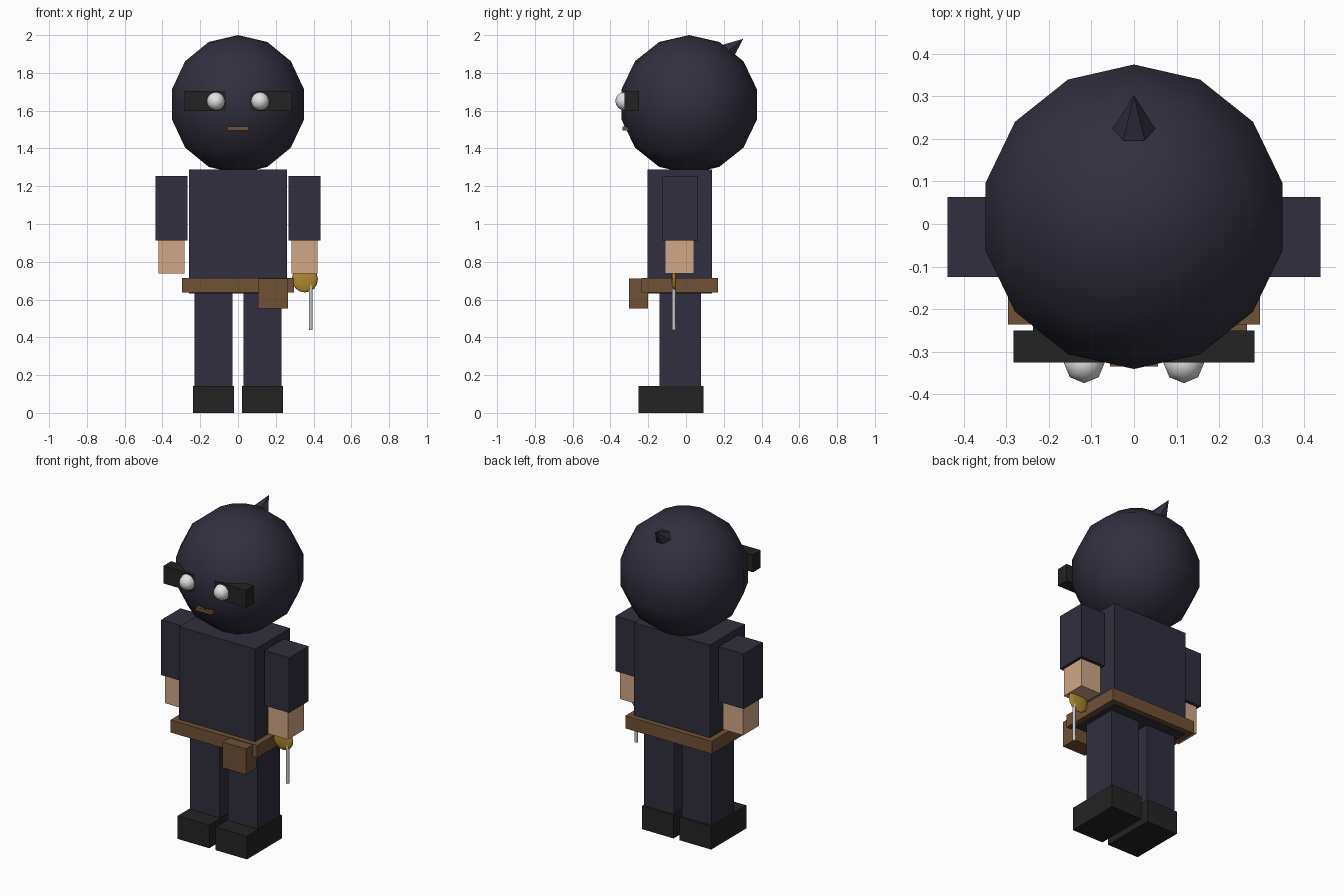
import bpy
import bmesh
from math import pi
from mathutils import Matrix, Vector

default = bpy.data.objects.get("Cube")
if default:
    bpy.data.objects.remove(default, do_unlink=True)


def material(name, rgb):
    mat = bpy.data.materials.new(name)
    mat.use_nodes = True
    color = (*rgb, 1.0)
    mat.diffuse_color = color
    mat.node_tree.nodes["Principled BSDF"].inputs["Base Color"].default_value = color
    return mat


NAVY = material("navy cloth", (0.030, 0.028, 0.047))
BLACK = material("black", (0.017, 0.017, 0.017))
SKIN = material("skin", (0.63, 0.39, 0.24))
LEATHER = material("brown leather", (0.16, 0.083, 0.036))
GOLD = material("gold", (0.42, 0.25, 0.03))
WHITE = material("eye white", (0.76, 0.76, 0.76))
STEEL = material("steel", (0.58, 0.58, 0.60))


def finish(name, bm, mat, smooth=False):
    bmesh.ops.recalc_face_normals(bm, faces=bm.faces)
    for face in bm.faces:
        face.smooth = smooth and len(face.verts) <= 4
    mesh = bpy.data.meshes.new(name)
    bm.to_mesh(mesh)
    bm.free()
    mesh.materials.append(mat)
    obj = bpy.data.objects.new(name, mesh)
    bpy.context.collection.objects.link(obj)
    return obj


def box(name, mat, x, y, z):
    """Box from its (low, high) extent on each axis."""
    bm = bmesh.new()
    size = [b - a for a, b in (x, y, z)]
    centre = [(a + b) / 2 for a, b in (x, y, z)]
    place = Matrix.Translation(centre) @ Matrix.Diagonal((*size, 1))
    bmesh.ops.create_cube(bm, size=1, matrix=place)
    return finish(name, bm, mat)


def ball(name, mat, centre, radius, segments, rings, squash=1.0):
    bm = bmesh.new()
    place = Matrix.Translation(centre) @ Matrix.Diagonal((1, squash, 1, 1))
    bmesh.ops.create_uvsphere(bm, u_segments=segments, v_segments=rings,
                              radius=radius, matrix=place)
    return finish(name, bm, mat, smooth=True)


def cone(name, mat, base, tip, r_base, r_tip, sides, smooth=False):
    bm = bmesh.new()
    base, tip = Vector(base), Vector(tip)
    axis = tip - base
    place = Matrix.Translation((base + tip) / 2) @ axis.to_track_quat("Z", "Y").to_matrix().to_4x4()
    # Spin so one corner lies in the upright middle plane
    place = place @ Matrix.Rotation(pi / 2, 4, "Z")
    bmesh.ops.create_cone(bm, cap_ends=True, segments=sides, radius1=r_base,
                          radius2=r_tip, depth=axis.length, matrix=place)
    return finish(name, bm, mat, smooth)


# Head with its mask, mouth and the hood's pointed knot
ball("head", NAVY, (0, 0.017, 1.633), 0.367, 14, 7)
cone("hood_knot", NAVY, (0, 0.224, 1.916), (0, 0.303, 1.98), 0.05, 0, 6)
box("mask", BLACK, (-0.283, 0.283), (-0.326, -0.25), (1.597, 1.705))
box("mouth", LEATHER, (-0.056, 0.056), (-0.335, -0.29), (1.494, 1.515))

# Body, belt and pouch
box("torso", NAVY, (-0.26, 0.26), (-0.203, 0.138), (0.632, 1.288))
box("belt", LEATHER, (-0.296, 0.296), (-0.236, 0.17), (0.637, 0.715))
box("pouch", LEATHER, (0.106, 0.266), (-0.302, -0.2), (0.552, 0.711))

# Paired limbs and eyes
for side, s in (("left", 1), ("right", -1)):
    def span(inner, outer):
        return tuple(sorted((s * inner, s * outer)))

    box(side + "_sleeve", NAVY, span(0.268, 0.438), (-0.125, 0.063), (0.912, 1.253))
    box(side + "_hand", SKIN, span(0.282, 0.421), (-0.111, 0.043), (0.737, 0.93))
    box(side + "_leg", NAVY, span(0.028, 0.231), (-0.14, 0.079), (0.1, 0.66))
    box(side + "_shoe", BLACK, span(0.021, 0.237), (-0.251, 0.092), (0, 0.143))
    ball(side + "_eye", WHITE, (s * 0.117, -0.326, 1.65), 0.048, 8, 8)

# Blade held in the left hand
ball("sword_guard", GOLD, (0.354, -0.064, 0.707), 0.069, 12, 8, squash=0.18)
cone("sword_blade", STEEL, (0.385, -0.064, 0.44), (0.385, -0.064, 0.695),
     0.01, 0.01, 8, smooth=True)
